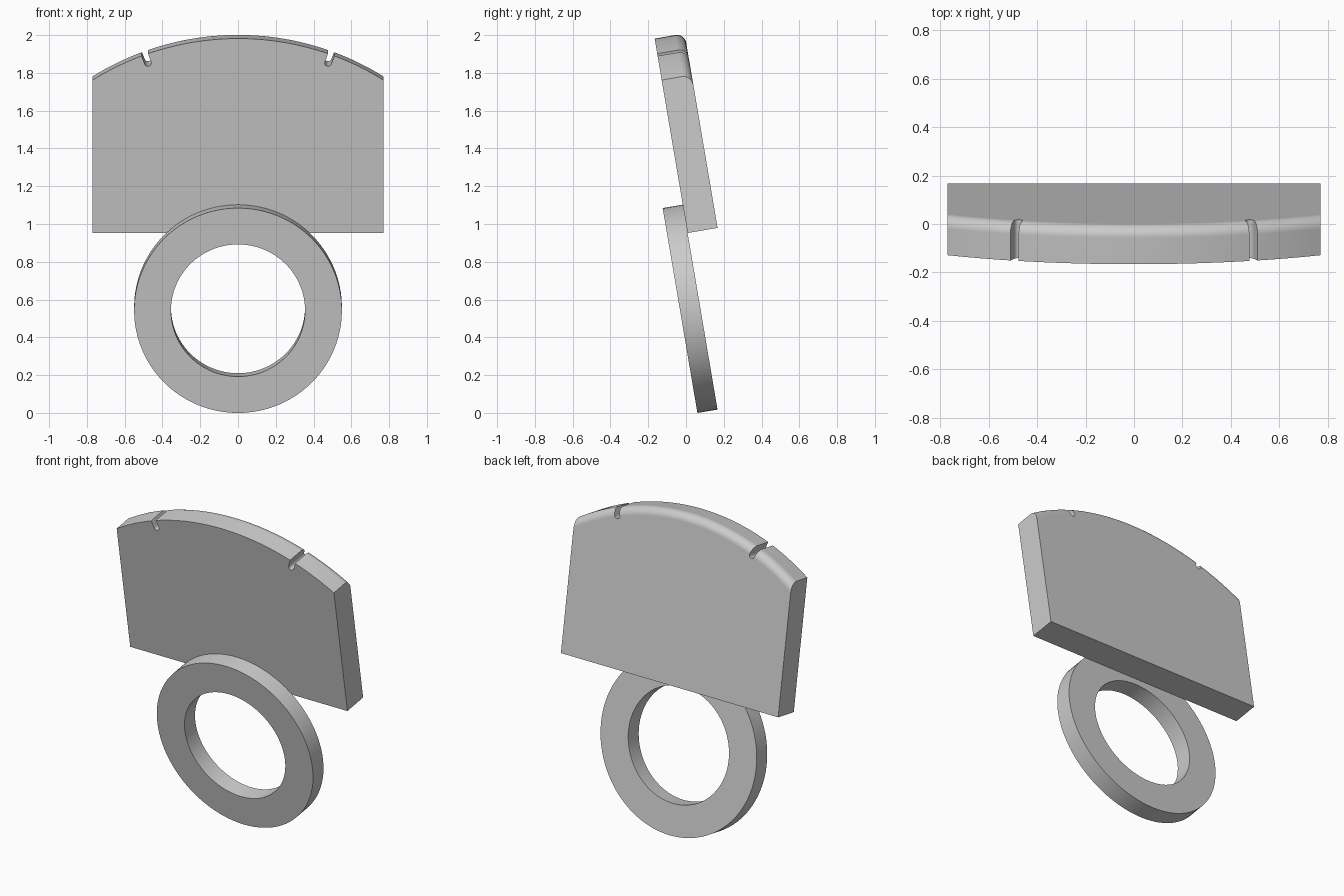
import bpy, bmesh
from math import sin, cos, asin, sqrt, pi, radians
from mathutils import Matrix

cube = bpy.data.objects.get("Cube")
if cube:
    bpy.data.objects.remove(cube)

GREY = (0.6, 0.6, 0.6, 1)
mat = bpy.data.materials.new("plain grey")
mat.use_nodes = True
mat.diffuse_color = GREY
mat.node_tree.nodes["Principled BSDF"].inputs["Base Color"].default_value = GREY

# Shared leaning frame: local y is through the thickness, origin at ring centre
LEAN = Matrix.Translation((0, 0.075, 0.56)) @ Matrix.Rotation(radians(9.62), 4, "X")


def loft(name, layers, cap, closed=False):
    """Skin equal-length outlines, given as (depth, [(x, z), ...])."""
    bm = bmesh.new()
    rows = [[bm.verts.new((x, d, z)) for x, z in pts] for d, pts in layers]
    pairs = list(zip(rows, rows[1:]))
    if closed:
        pairs.append((rows[-1], rows[0]))
    for a, b in pairs:
        for i in range(len(a)):
            j = (i + 1) % len(a)
            bm.faces.new((a[i], a[j], b[j], b[i]))
    if cap:
        bm.faces.new(rows[0])
        bm.faces.new(rows[-1])
    bmesh.ops.recalc_face_normals(bm, faces=bm.faces)
    me = bpy.data.meshes.new(name)
    bm.to_mesh(me)
    bm.free()
    me.materials.append(mat)
    ob = bpy.data.objects.new(name, me)
    bpy.context.collection.objects.link(ob)
    ob.matrix_world = LEAN
    bpy.ops.object.select_all(action="DESELECT")
    ob.select_set(True)
    bpy.context.view_layer.objects.active = ob
    bpy.ops.object.shade_smooth_by_angle(angle=radians(35))
    mod = ob.modifiers.new("even shading", "WEIGHTED_NORMAL")
    mod.keep_sharp = True
    return ob


# Ring
def circle(r, n=96):
    return [(r * sin(2 * pi * i / n), r * cos(2 * pi * i / n)) for i in range(n)]


OUTER, INNER, RING_T = 0.55, 0.355, 0.108
loft("ring", [(-RING_T, circle(OUTER)), (0, circle(OUTER)),
              (0, circle(INNER)), (-RING_T, circle(INNER))], cap=False, closed=True)

# Plate with an arched top, two radial round-bottomed slots, rounded back top edge
HALF_W, BASE, ARCH, PLATE_T, FILLET = 0.77, 0.398, 1.442, 0.161, 0.05
SLOT_ANGLE, SLOT_HALF, SLOT_FLOOR = radians(20), 0.018, 1.377


def arc(r, a0, a1, n):
    angles = [a0 + (a1 - a0) * i / n for i in range(n + 1)]
    return [(r * sin(a), r * cos(a)) for a in angles]


def slot(r, a, n=8):
    pts = []
    for i in range(n + 1):
        t = pi * i / n
        s = -SLOT_HALF * cos(t)
        h = min(SLOT_FLOOR + SLOT_HALF * (1 - sin(t)), sqrt(r * r - s * s))
        pts.append((h * sin(a) + s * cos(a), h * cos(a) - s * sin(a)))
    return pts


def plate_outline(r):
    edge, gap = asin(HALF_W / r), asin(SLOT_HALF / r)
    return ([(-HALF_W, BASE)]
            + arc(r, -edge, -SLOT_ANGLE - gap, 10) + slot(r, -SLOT_ANGLE)
            + arc(r, -SLOT_ANGLE + gap, SLOT_ANGLE - gap, 28) + slot(r, SLOT_ANGLE)
            + arc(r, SLOT_ANGLE + gap, edge, 10)
            + [(HALF_W, BASE)])


layers = [(0, plate_outline(ARCH))]
for k in range(9):
    t = pi / 2 * k / 8
    layers.append((PLATE_T - FILLET * (1 - sin(t)),
                   plate_outline(ARCH - FILLET * (1 - cos(t)))))
loft("arched_plate", layers, cap=True)
